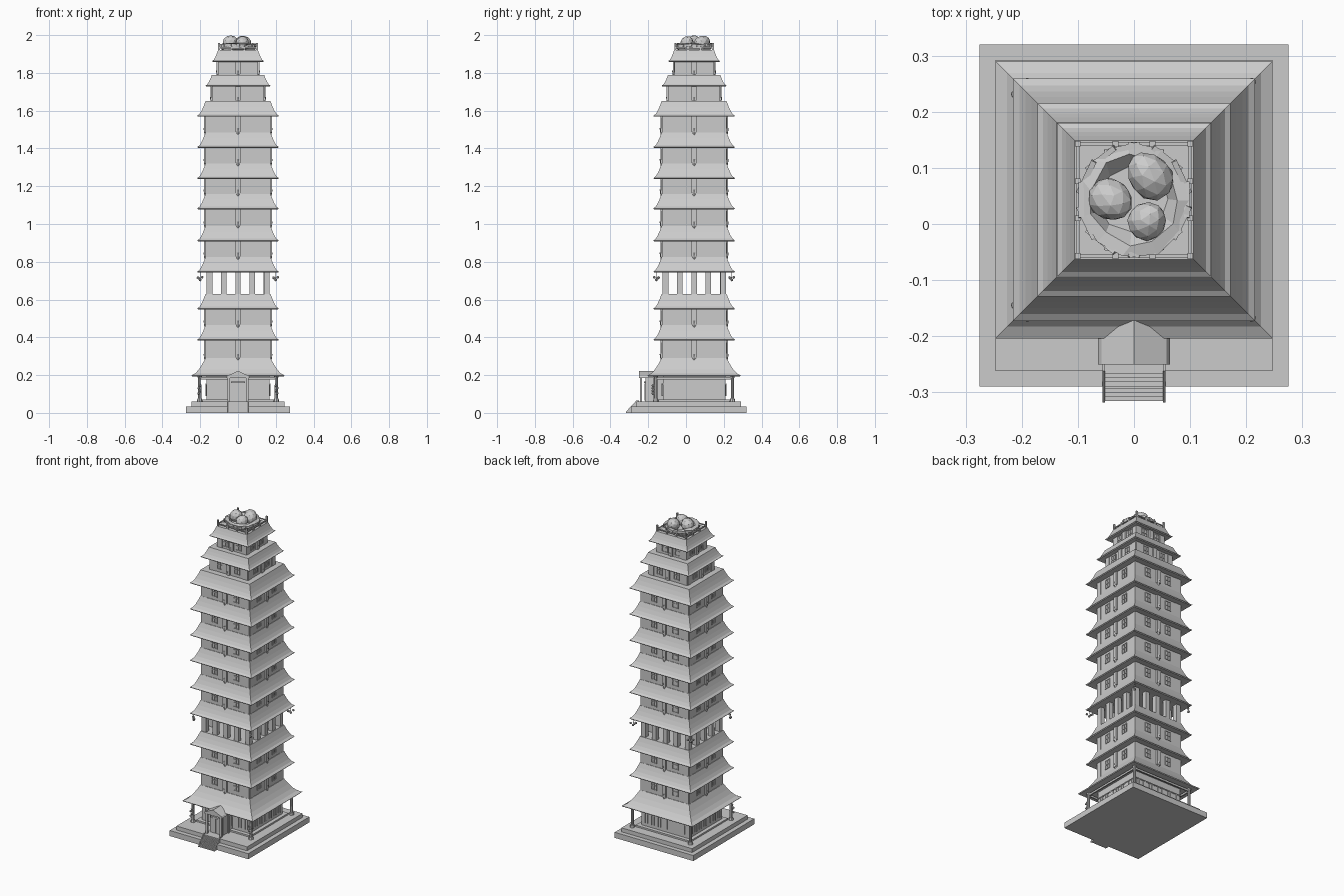
import bpy, bmesh, math, random
from mathutils import Matrix, Vector

if "Cube" in bpy.data.objects:
    bpy.data.objects.remove(bpy.data.objects["Cube"])

random.seed(4)
CY = 0.043                      # tower axis in y


def finish(bm, name):
    bmesh.ops.recalc_face_normals(bm, faces=bm.faces)
    me = bpy.data.meshes.new(name)
    bm.to_mesh(me)
    bm.free()
    ob = bpy.data.objects.new(name, me)
    bpy.context.collection.objects.link(ob)
    return ob


def box(bm, x0, x1, y0, y1, z0, z1, m=Matrix()):
    t = Matrix.Translation(((x0 + x1) / 2, (y0 + y1) / 2, (z0 + z1) / 2))
    s = Matrix.Diagonal((x1 - x0, y1 - y0, z1 - z0, 1))
    bmesh.ops.create_cube(bm, size=1, matrix=m @ t @ s)


def square_lathe(bm, prof, cy=CY):
    """Sweep (half width, z) points around a square."""
    rings = [[bm.verts.new((sx * r, cy + sy * r, z)) for sx, sy in
              ((-1, -1), (1, -1), (1, 1), (-1, 1))] for r, z in prof]
    for a, b in zip(rings, rings[1:]):
        for i in range(4):
            j = (i + 1) % 4
            bm.faces.new((a[i], a[j], b[j], b[i]))
    bm.faces.new(rings[0][::-1])
    bm.faces.new(rings[-1])


def extrude(bm, pts, axis, a, b):
    """Extrude a profile along x or y."""
    f = (lambda p, t: (t, p[0], p[1])) if axis == 'x' else (lambda p, t: (p[0], t, p[1]))
    A = [bm.verts.new(f(p, a)) for p in pts]
    B = [bm.verts.new(f(p, b)) for p in pts]
    bm.faces.new(A)
    bm.faces.new(B[::-1])
    for i in range(len(pts)):
        j = (i + 1) % len(pts)
        bm.faces.new((A[i], A[j], B[j], B[i]))


def sides():
    """Frames for the four faces of the tower; local -y points outward."""
    for k in range(4):
        yield Matrix.Translation((0, CY, 0)) @ Matrix.Rotation(k * math.pi / 2, 4, 'Z')


def ball(bm, p, r):
    bmesh.ops.create_icosphere(bm, subdivisions=1, radius=r, matrix=Matrix.Translation(p))


# stone plinth: two steps with a border of slabs
def plinth(name, hx, y0, y1, z0, z1, w):
    bm = bmesh.new()
    box(bm, -hx + w, hx - w, y0 + w, y1 - w, z0, z1)

    def cuts(a, b):
        n = 4
        return [a] + [a + (b - a) * (i + random.uniform(-.25, .25)) / n for i in range(1, n)] + [b]
    for ya, yb in ((y0, y0 + w), (y1 - w, y1)):
        c = cuts(-hx, hx)
        for a, b in zip(c, c[1:]):
            box(bm, a, b, ya, yb, z0, z1)
    for xa, xb in ((-hx, -hx + w), (hx - w, hx)):
        c = cuts(y0 + w, y1 - w)
        for a, b in zip(c, c[1:]):
            box(bm, xa, xb, a, b, z0, z1)
    finish(bm, name)


plinth("plinth_lower", 0.275, -0.29, 0.32, 0, 0.035, 0.03)
plinth("plinth_upper", 0.247, -0.262, 0.292, 0.035, 0.06, 0.055)

# entrance stairs with side cheeks
bm = bmesh.new()
n = 8
for i in range(n):
    box(bm, -0.052, 0.052, -0.315 + 0.055 * i / n, -0.255, 0.06 * i / n, 0.06 * (i + 1) / n)
for s in (-1, 1):
    extrude(bm, [(-0.318, 0), (-0.318, 0.006), (-0.262, 0.066), (-0.25, 0.066), (-0.25, 0)],
            'x', s * 0.052, s * 0.056)
finish(bm, "entrance_stairs")

# gabled porch, with door
bm = bmesh.new()
box(bm, -0.046, 0.046, -0.215, -0.11, 0.06, 0.19)
for s in (-1, 1):
    for y in (-0.238, -0.165):
        box(bm, s * 0.049 - 0.006, s * 0.049 + 0.006, y - 0.006, y + 0.006, 0.06, 0.19)
finish(bm, "porch_walls")
bm = bmesh.new()
extrude(bm, [(-0.064, 0.186), (0.064, 0.186), (0.058, 0.196), (0, 0.222), (-0.058, 0.196)],
        'y', -0.25, -0.12)
finish(bm, "porch_roof")
bm = bmesh.new()
for s in (-1, 1):
    box(bm, s * 0.016 - 0.014, s * 0.016 + 0.014, -0.22, -0.21, 0.065, 0.155)
box(bm, -0.036, 0.036, -0.223, -0.21, 0.157, 0.166)
finish(bm, "porch_doors")

# ground storey: core, columns, rails
bm = bmesh.new()
square_lathe(bm, [(0.19, 0.06), (0.19, 0.07), (0.166, 0.07), (0.166, 0.2)])
finish(bm, "ground_core")
bm = bmesh.new()
for m in sides():
    T = m @ Matrix.Translation((0.203, -0.203, 0))
    for r1, r2, z0, z1 in ((.015, .012, .06, .075), (.009, .008, .075, .2), (.008, .014, .182, .198)):
        bmesh.ops.create_cone(bm, cap_ends=True, segments=8, radius1=r1, radius2=r2, depth=z1 - z0,
                              matrix=T @ Matrix.Translation((0, 0, (z0 + z1) / 2)))
    box(bm, -0.2, 0.2, -0.207, -0.199, 0.178, 0.19, m)
finish(bm, "ground_columns")
bm = bmesh.new()
for m in sides():
    for i in range(-3, 4):
        x = i * 0.046
        box(bm, x - 0.017, x + 0.017, -0.169, -0.16, 0.09, 0.15, m)
        box(bm, x - 0.002, x + 0.002, -0.172, -0.16, 0.09, 0.15, m)
    box(bm, -0.17, 0.17, -0.172, -0.16, 0.15, 0.156, m)
finish(bm, "ground_windows")

# curved roofs: eave half width, eave z, top half width, top z
roofs = [(0.247, 0.195, 0.172, 0.29)]
roofs += [(0.216, z, 0.172, z + 0.08) for z in (0.385, 0.55, 0.745, 0.91, 1.08, 1.24, 1.405, 1.57)]
roofs += [(0.172, 1.73, 0.138, 1.79), (0.137, 1.86, 0.106, 1.92)]
for k, (r, z, rt, zt) in enumerate(roofs):
    bm = bmesh.new()
    prof = [(rt - 0.012, z + 0.004), (r - 0.004, z - 0.002), (r, z + 0.003)]
    for t, h in ((.28, .15), (.52, .36), (.75, .64), (1, 1)):
        prof.append((r + (rt - r) * t, z + (zt - z) * h))
    square_lathe(bm, prof)
    finish(bm, "roof_%02d" % k)

# storey walls with pilasters and lattice windows
for k, (lo, hi) in enumerate(zip(roofs, roofs[1:])):
    z0, z1 = lo[3] - 0.002, hi[1] + 0.006
    h = hi[2] - 0.003
    if k == 2:                                  # open gallery
        bm = bmesh.new()
        for m in sides():
            for x in (-0.152, -0.075, 0, 0.075):
                w = 0.016 if abs(x) > 0.1 else 0.0145
                box(bm, x - w, x + w, -0.168, -0.140, z0, z1, m)
        finish(bm, "gallery_posts")
        continue
    bm = bmesh.new()
    square_lathe(bm, [(h, z0), (h, z1)])
    finish(bm, "storey_wall_%02d" % k)
    bm = bmesh.new()
    for m in sides():
        # tapered centre pilaster
        lower = z0 - 0.025
        box(bm, -0.013, 0.013, -h - 0.01, -h + 0.01, z0 + 0.005, z1, m)
        bmesh.ops.create_cone(bm, cap_ends=True, segments=6, radius1=0.006, radius2=0.014,
                              depth=0.05, matrix=m @ Matrix.Translation((0, -h, lower + 0.025)))
        for s in (-1, 1):
            box(bm, s * (h - 0.018) - 0.017, s * (h - 0.018) + 0.017, -h - 0.002, -h + 0.03, z0, z1, m)
    finish(bm, "pilasters_%02d" % k)
    bm = bmesh.new()
    zc, a = (z0 + z1) / 2 + 0.004, min(0.027, (z1 - z0) * 0.36)
    for m in sides():
        for s in (-1, 1):
            xc = s * h * 0.44
            for d in (-1, 0, 1):
                box(bm, xc + d * 0.018 - 0.002, xc + d * 0.018 + 0.002,
                    -h - 0.004, -h + 0.004, zc - a, zc + a, m)
                box(bm, xc - 0.02, xc + 0.02, -h - 0.004, -h + 0.004,
                    zc + d * a - 0.002, zc + d * a + 0.002, m)
    finish(bm, "windows_%02d" % k)

# hanging ornaments at gallery corners and ground columns
bm = bmesh.new()
for sx in (-1, 1):
    for sy in (-1, 1):
        x, y = sx * 0.2, CY + sy * 0.2
        box(bm, x - .001, x + .001, y - .001, y + .001, 0.715, 0.747)
        for dx, dz in ((-.012, .716), (.01, .718), (0, .704), (-.006, .712)):
            ball(bm, (x + dx, y + dx * sy, dz), 0.008)
    for i in range(4):
        ball(bm, (sx * (0.2 + 0.008 * (i % 2)), -0.175, 0.145 - i * 0.014), 0.008)
finish(bm, "hanging_ornaments")

# rail on the summit
bm = bmesh.new()
for m in sides():
    for x in (-0.1, -0.033, 0.033):
        t = 1.958 if x < -0.05 else 1.94
        box(bm, x - 0.005, x + 0.005, -0.105, -0.095, 1.915, t, m)
    box(bm, -0.1, 0.1, -0.103, -0.097, 1.93, 1.936, m)
finish(bm, "summit_rail")

# rough nest: bowl plus overlapping slats
bm = bmesh.new()
rings = []
N = 11
for r, z in ((0.05, 1.918), (0.09, 1.922), (0.103, 1.953), (0.08, 1.955), (0.06, 1.932)):
    rings.append([])
    for i in range(N):
        q = 2 * math.pi * i / N + random.uniform(-.08, .08)
        rr = r * random.uniform(0.94, 1.04)
        rings[-1].append(bm.verts.new((rr * math.cos(q), CY + rr * math.sin(q),
                                       z + random.uniform(-.004, .004))))
for a, b in zip(rings, rings[1:]):
    for i in range(N):
        j = (i + 1) % N
        bm.faces.new((a[i], a[j], b[j], b[i]))
bm.faces.new(rings[0])
bm.faces.new(rings[-1])
for i in range(14):
    m = (Matrix.Translation((0, CY, 0)) @ Matrix.Rotation(i * 2 * math.pi / 14, 4, 'Z')
         @ Matrix.Translation((0.094, 0, 1.945)) @ Matrix.Rotation(random.uniform(-.2, .2), 4, 'X'))
    box(bm, -0.005, 0.005, -0.032, 0.032, -0.007, 0.007, m)
finish(bm, "nest")

# eggs
for k, (x, y, r, ln, ax, z) in enumerate(((-0.041, 0.043, 0.037, 0.042, (1, -.6, .7), 1.962),
                                          (0.028, 0.086, 0.038, 0.048, (-.5, .6, .3), 1.960),
                                          (0.024, 0.006, 0.034, 0.037, (.5, .5, .7), 1.960))):
    bm = bmesh.new()
    bmesh.ops.create_icosphere(bm, subdivisions=2, radius=1)
    rot = Vector(ax).to_track_quat('Z', 'Y').to_matrix().to_4x4()
    for v in bm.verts:
        f = 1 - 0.12 * v.co.z
        v.co = Vector((v.co.x * r * f, v.co.y * r * f, v.co.z * ln))
    bmesh.ops.transform(bm, matrix=Matrix.Translation((x, y, z)) @ rot, verts=bm.verts)
    finish(bm, "egg_%d" % k)
